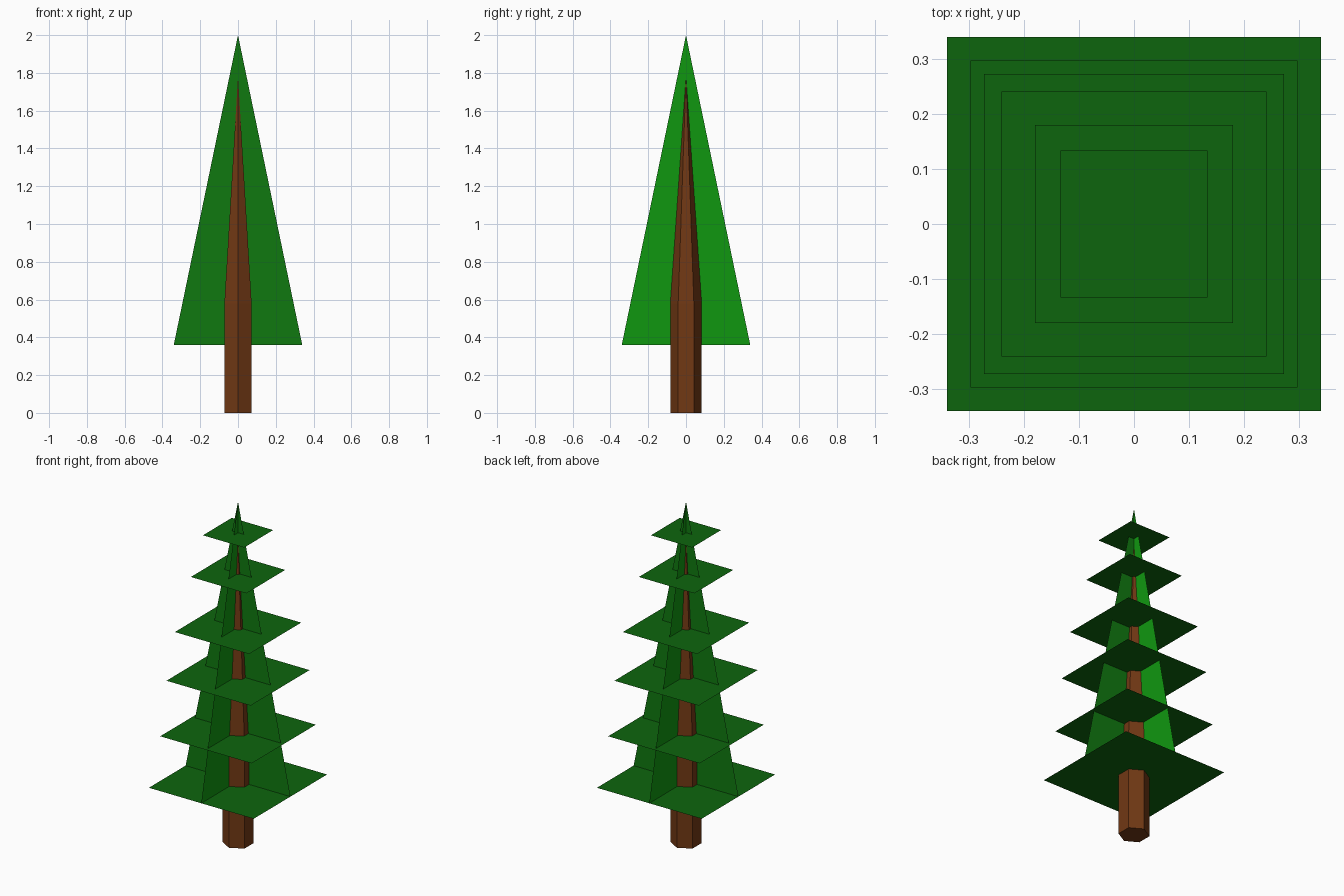
import bpy
import math
from mathutils import Vector

cube = bpy.data.objects.get("Cube")
if cube:
    bpy.data.objects.remove(cube, do_unlink=True)


def material(name, rgb):
    mat = bpy.data.materials.new(name)
    mat.use_nodes = True
    mat.diffuse_color = (*rgb, 1)
    bsdf = mat.node_tree.nodes["Principled BSDF"]
    bsdf.inputs["Base Color"].default_value = (*rgb, 1)
    bsdf.inputs["Roughness"].default_value = 0.9
    return mat


def build(name, verts, faces, mat):
    mesh = bpy.data.meshes.new(name)
    mesh.from_pydata(verts, [], faces)
    mesh.materials.append(mat)
    obj = bpy.data.objects.new(name, mesh)
    bpy.context.collection.objects.link(obj)
    return obj


bark = material("bark brown", (0.165, 0.04, 0.007))
branch_green = material("dark branch green", (0.004, 0.13, 0.004))
mid_green = material("mid needle green", (0.005, 0.19, 0.005))
light_green = material("light needle green", (0.005, 0.31, 0.005))

HEIGHT = 2.0
SKIRT_Z = 0.36
SKIRT_HALF = 0.34

# Trunk: hexagonal post tapering to a point
SIDES, RADIUS, TAPER_Z, TIP_Z = 6, 0.083, 0.58, 1.78
verts = []
for z in (0, TAPER_Z):
    for i in range(SIDES):
        a = math.pi / 2 + math.tau * i / SIDES
        verts.append((RADIUS * math.cos(a), RADIUS * math.sin(a), z))
verts.append((0, 0, TIP_Z))
faces = [tuple(reversed(range(SIDES)))]
for i in range(SIDES):
    j = (i + 1) % SIDES
    faces.append((i, j, j + SIDES, i + SIDES))
    faces.append((i + SIDES, j + SIDES, 2 * SIDES))
build("trunk", verts, faces, bark)

# Two crossed upright triangles of foliage
for name, axis, mat in (("foliage_across", Vector((1, 0, 0)), mid_green),
                        ("foliage_along", Vector((0, 1, 0)), light_green)):
    base = Vector((0, 0, SKIRT_Z))
    build(name, [base - axis * SKIRT_HALF, base + axis * SKIRT_HALF,
                 Vector((0, 0, HEIGHT))], [(0, 1, 2)], mat)

# Flat square branch tiers: height and half width
tiers = [(SKIRT_Z, SKIRT_HALF), (0.657, 0.297), (0.98, 0.273),
         (1.262, 0.241), (1.578, 0.18), (1.817, 0.134)]
for n, (z, h) in enumerate(tiers, 1):
    build(f"branch_tier_{n}",
          [(-h, -h, z), (h, -h, z), (h, h, z), (-h, h, z)],
          [(0, 1, 2, 3)], branch_green)
